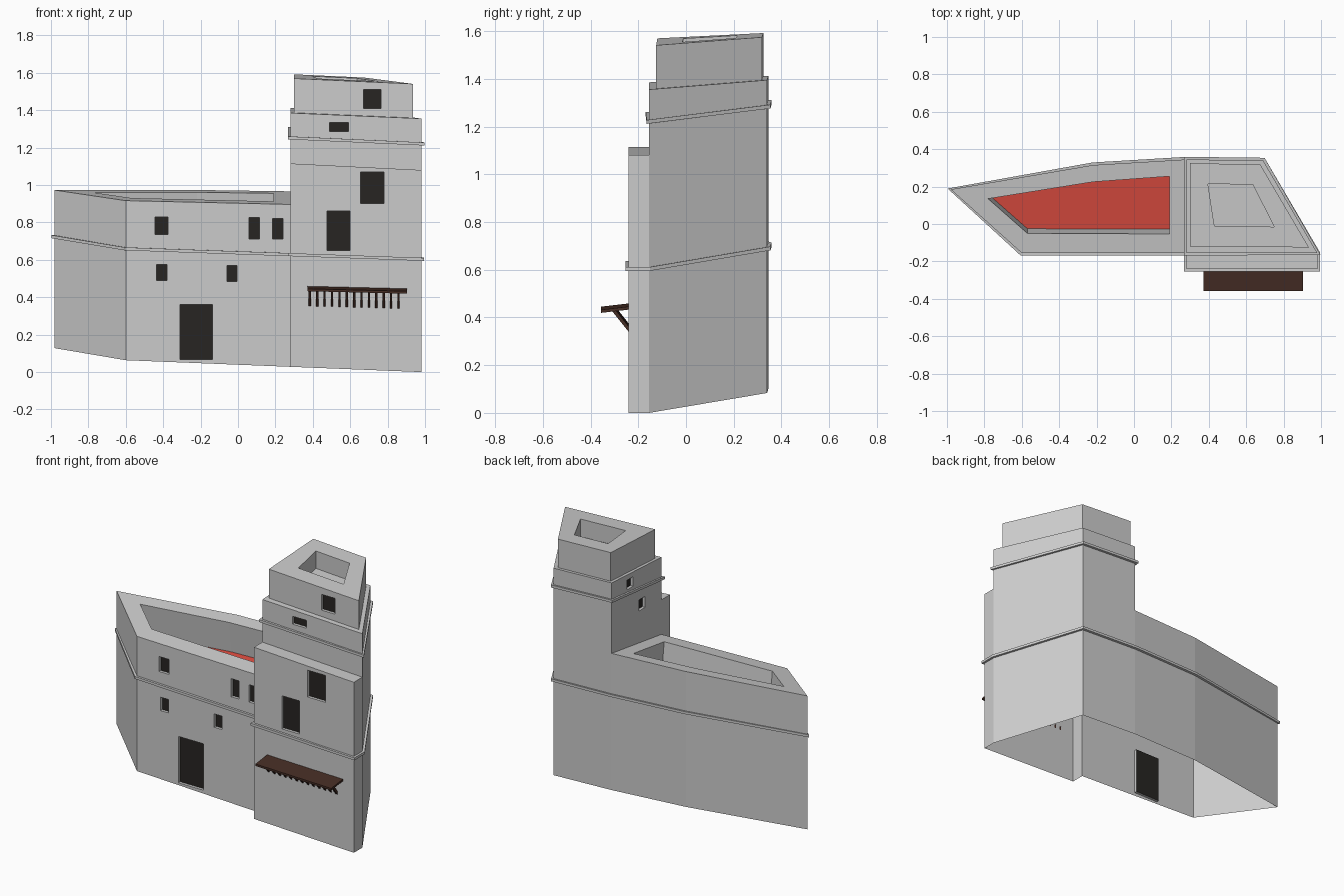
import bpy, bmesh
from mathutils import Vector

if "Cube" in bpy.data.objects:
    bpy.data.objects.remove(bpy.data.objects["Cube"])


def material(name, rgb):
    m = bpy.data.materials.new(name)
    m.diffuse_color = (*rgb, 1)
    m.use_nodes = True
    m.node_tree.nodes["Principled BSDF"].inputs["Base Color"].default_value = m.diffuse_color
    return m


DARK = material("dark_opening", (0.02, 0.018, 0.016))
RED = material("red_floor", (0.7, 0.07, 0.05))
WOOD = material("dark_wood", (0.06, 0.026, 0.018))


def plane(z0, b, c):
    """Sloping level: height at the right front corner plus x and y slopes."""
    return lambda x, y: z0 + b * (x - 0.98) + c * (max(y, -0.155) + 0.155)


BASE = plane(0.0, -0.04, 0.145)
BAND = plane(0.595, -0.035, 0.15)
LOW_TOP = plane(0.88, -0.023, 0.14)
BAY_TOP = plane(1.08, -0.05, 0)
CORNICE = plane(1.212, -0.045, 0.1)
MID_TOP = plane(1.355, -0.043, 0.055)
TOP = plane(1.537, -0.045, 0.05)


def lower(level, d):
    return lambda x, y: level(x, y) - d


def face(bm, pts):
    bm.faces.new([bm.verts.new(p) for p in pts])


def finish(bm, name, mat=None, solid=False):
    bmesh.ops.remove_doubles(bm, verts=bm.verts[:], dist=0.0005)
    if solid:
        bmesh.ops.recalc_face_normals(bm, faces=bm.faces[:])
    me = bpy.data.meshes.new(name)
    bm.to_mesh(me)
    bm.free()
    ob = bpy.data.objects.new(name, me)
    bpy.context.collection.objects.link(ob)
    if mat:
        me.materials.append(mat)
    return ob


def at(pts, level):
    return [Vector((x, y, level(x, y))) for x, y in pts]


def wall(bm, p0, p1, bottom, top, holes=()):
    """Wall sheet with recessed openings; holes are (name, u0, u1, z0, z1)."""
    a, b = Vector(p0), Vector(p1)
    length = (b - a).length
    d = (b - a) / length
    inward = Vector((-d.y, d.x, 0)) * 0.018

    def pt(u, z):
        q = a + d * u
        return Vector((q.x, q.y, z(q.x, q.y) if callable(z) else z))

    us = sorted({0, length, *[v for h in holes for v in h[1:3]]})
    zs = [bottom, *sorted({v for h in holes for v in h[3:5]}), top]
    for u0, u1 in zip(us, us[1:]):
        for z0, z1 in zip(zs, zs[1:]):
            if any(h[1] <= u0 and u1 <= h[2] and not callable(z0) and not callable(z1)
                   and h[3] <= z0 and z1 <= h[4] for h in holes):
                continue
            face(bm, [pt(u0, z0), pt(u1, z0), pt(u1, z1), pt(u0, z1)])
    for name, u0, u1, z0, z1 in holes:
        rim = [pt(u0, z0), pt(u1, z0), pt(u1, z1), pt(u0, z1)]
        back = [p + inward for p in rim]
        for i in range(4):
            j = (i + 1) % 4
            face(bm, [rim[i], rim[j], back[j], back[i]])
        pane = bmesh.new()
        face(pane, back)
        finish(pane, name, DARK)


def ring(bm, outer, inner):
    n = len(outer)
    for i in range(n):
        j = (i + 1) % n
        face(bm, [outer[i], outer[j], inner[j], inner[i]])


def offset(pts, d):
    """Mitred outward offset of a counter-clockwise outline."""
    out = []
    for i, p in enumerate(pts):
        p, a, b = Vector(p), Vector(pts[i - 1]), Vector(pts[(i + 1) % len(pts)])
        e, f = (p - a).normalized(), (b - p).normalized()
        n, m = Vector((e.y, -e.x)), Vector((f.y, -f.x))
        out.append(tuple(p + (n + m) * d / max(1 + n.dot(m), 0.7)))
    return out


def moulding(name, pts, level, height, d=0.014):
    bm = bmesh.new()
    o, i = offset(pts, d), offset(pts, -0.003)
    hi = lambda x, y: level(x, y) + height
    loops = [at(i, level), at(o, level), at(o, hi), at(i, hi)]
    for k in range(4):
        ring(bm, loops[k], loops[(k + 1) % 4])
    finish(bm, name, solid=True)


# low wing: outer walls, parapet top, inner parapet and red roof
low = [(0.28, 0.345), (-0.22, 0.315), (-0.98, 0.185), (-0.6, -0.155), (0.28, -0.155)]
yard = [(0.19, 0.255), (-0.22, 0.225), (-0.78, 0.135), (-0.57, -0.05), (0.19, -0.053)]
yard_floor = [(x, y + 0.025) for x, y in yard]
ROOF = lower(LOW_TOP, 0.2)
fx = lambda name, x0, x1, z0, z1, left: (name, x0 - left, x1 - left, z0, z1)
wing_holes = [fx(*h, -0.6) for h in [
    ("upper_window_left", -0.445, -0.375, 0.735, 0.83),
    ("upper_window_middle", 0.06, 0.115, 0.71, 0.825),
    ("upper_window_right", 0.185, 0.24, 0.71, 0.82),
    ("lower_window_left", -0.435, -0.38, 0.49, 0.575),
    ("lower_window_right", -0.06, -0.005, 0.485, 0.57),
    ("door", -0.31, -0.135, 0.066, 0.36)]]
bm = bmesh.new()
for k in range(4):
    wall(bm, low[k], low[k + 1], BASE, LOW_TOP, wing_holes if k == 3 else ())
ring(bm, at(low, LOW_TOP), at(yard, LOW_TOP))
ring(bm, at(yard, LOW_TOP), at(yard_floor, ROOF))
finish(bm, "low_wing")
bm = bmesh.new()
face(bm, at(yard_floor, ROOF))
finish(bm, "wing_roof", RED)

# tower: main walls, ledge, top block and roof pit
tower = [(0.28, -0.155), (0.98, -0.155), (0.69, 0.34), (0.28, 0.345)]
block = [(0.3, -0.12), (0.935, -0.125), (0.675, 0.318), (0.3, 0.325)]
pit = [(0.43, -0.01), (0.75, -0.015), (0.635, 0.21), (0.395, 0.215)]
PIT = lower(TOP, 0.11)
bm = bmesh.new()
wall(bm, tower[0], tower[1], BAY_TOP, MID_TOP,
     [fx("tower_slot_window", 0.49, 0.59, 1.285, 1.335, 0.28)])
wall(bm, tower[1], tower[2], BASE, MID_TOP)
wall(bm, tower[2], tower[3], BASE, MID_TOP)
wall(bm, tower[3], tower[0], LOW_TOP, MID_TOP,
     [("side_window_upper", 0.155, 0.215, 1.31, 1.37),
      ("side_window_lower", 0.275, 0.335, 1.13, 1.2)])
ring(bm, at(tower, MID_TOP), at(block, MID_TOP))
for k in range(4):
    hole = [fx("top_window", 0.67, 0.765, 1.41, 1.51, 0.3)] if k == 0 else ()
    wall(bm, block[k], block[(k + 1) % 4], MID_TOP, TOP, hole)
ring(bm, at(block, TOP), at(pit, TOP))
ring(bm, at(pit, TOP), at(pit, PIT))
face(bm, at(pit, PIT))
finish(bm, "tower")

# front bay of the tower
bay = [(0.28, -0.155), (0.28, -0.24), (0.98, -0.24), (0.98, -0.155)]
bm = bmesh.new()
for k in range(3):
    wall(bm, bay[k], bay[k + 1], BASE, BAY_TOP, [
        fx("bay_window_right", 0.655, 0.78, 0.9, 1.07, 0.28),
        fx("bay_window_left", 0.475, 0.6, 0.65, 0.86, 0.28)] if k == 1 else ())
face(bm, at(bay, BAY_TOP))
finish(bm, "front_bay")

# thin mouldings around the whole building and the tower
moulding("storey_band", bay + tower[2:] + low[1:4], BAND, 0.016)
moulding("tower_cornice", tower, CORNICE, 0.016)


def bar(name, x0, x1, section, drop=0.0):
    """Beam along x with a given (y, z) cross-section."""
    bm = bmesh.new()
    a = [Vector((x0, y, z)) for y, z in section]
    b = [Vector((x1, y, z - drop)) for y, z in section]
    ring(bm, a, b)
    face(bm, a)
    face(bm, b[::-1])
    finish(bm, name, WOOD, solid=True)


# wooden canopy with a row of slanted struts
bar("canopy", 0.372, 0.903, [(-0.357, 0.432), (-0.238, 0.446), (-0.238, 0.459), (-0.357, 0.445)], 0.013)
for k in range(13):
    x = 0.384 + k * 0.0395
    z = -0.013 * k / 12
    bar("canopy_strut", x - 0.006, x + 0.006,
        [(-0.31, 0.44 + z), (-0.238, 0.35 + z), (-0.238, 0.372 + z), (-0.294, 0.443 + z)])
